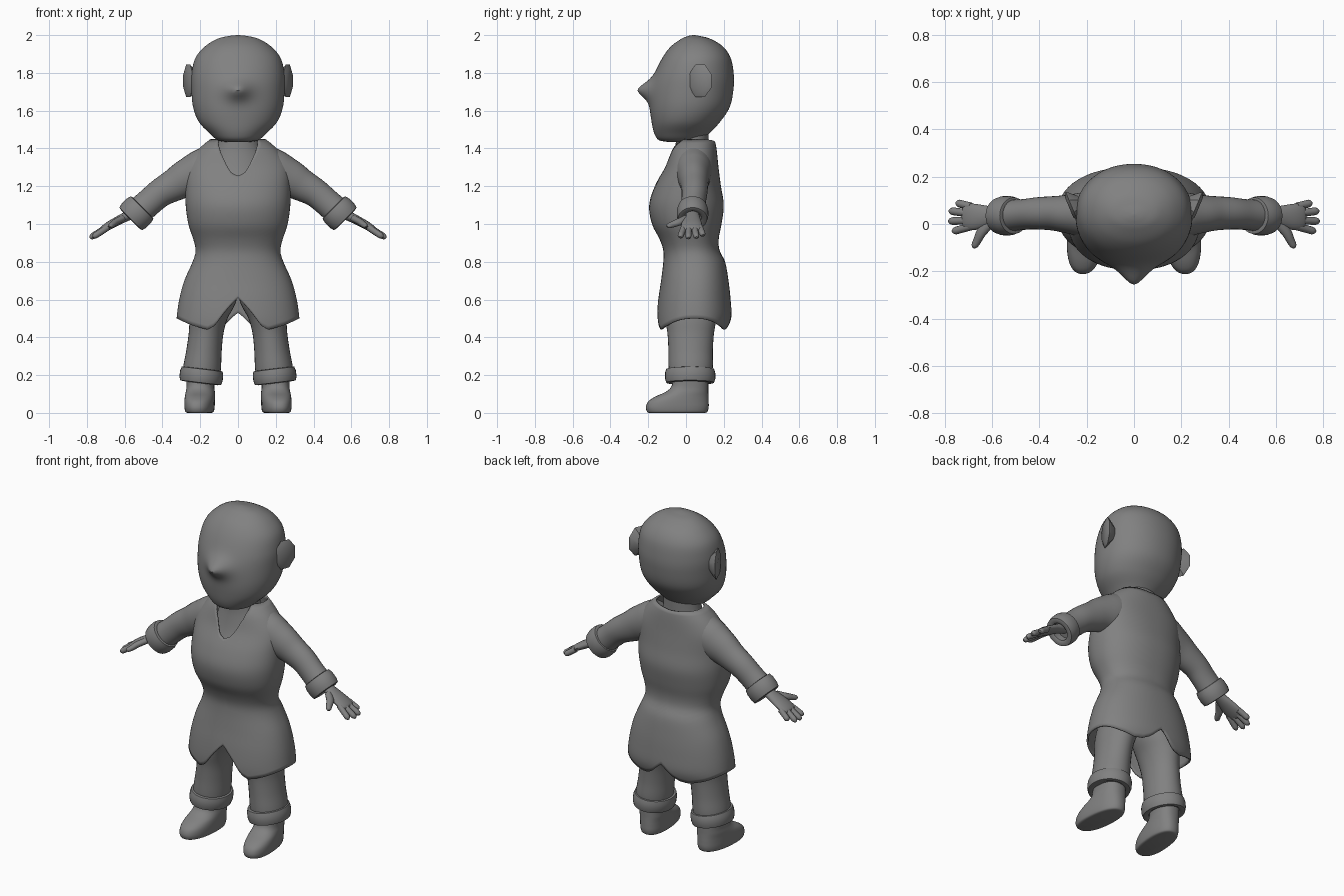
import bpy, bmesh, math
from mathutils import Vector

if "Cube" in bpy.data.objects:
    bpy.data.objects.remove(bpy.data.objects["Cube"])

cloth = bpy.data.materials.new("plain_grey")
cloth.diffuse_color = (0.22, 0.22, 0.22, 1)
cloth.use_nodes = True
cloth.node_tree.nodes["Principled BSDF"].inputs["Base Color"].default_value = cloth.diffuse_color


def smooth(rows, k=5):
    """Catmull-Rom resampling of a list of tuples."""
    out = []
    for i in range(len(rows) - 1):
        p0, p1, p2 = rows[max(i - 1, 0)], rows[i], rows[i + 1]
        p3 = rows[min(i + 2, len(rows) - 1)]
        for j in range(k):
            t = j / k
            out.append(tuple(0.5 * (2 * b + (c - a) * t + (2 * a - 5 * b + 4 * c - d) * t * t
                                    + (3 * b - a - 3 * c + d) * t ** 3)
                             for a, b, c, d in zip(p0, p1, p2, p3)))
    return out + [tuple(rows[-1])]


def lookup(table, v):
    """Linear lookup of the remaining columns by the first, ascending column."""
    if v <= table[0][0]:
        return table[0][1:]
    for a, b in zip(table, table[1:]):
        if v <= b[0]:
            t = (v - a[0]) / (b[0] - a[0])
            return tuple(p + (q - p) * t for p, q in zip(a[1:], b[1:]))
    return table[-1][1:]


def loft(name, rings, caps=True, loop=False, mirror=False, angle=40):
    """Skin a list of point rings."""
    bm = bmesh.new()
    vs = [[bm.verts.new(p) for p in r] for r in rings]
    n = len(vs[0])
    pairs = list(zip(vs, vs[1:])) + ([(vs[-1], vs[0])] if loop else [])
    for a, b in pairs:
        for i in range(n):
            bm.faces.new((a[i], a[(i + 1) % n], b[(i + 1) % n], b[i]))
    if caps and not loop:
        bm.faces.new(vs[0])
        bm.faces.new(vs[-1])
    bmesh.ops.recalc_face_normals(bm, faces=bm.faces)
    me = bpy.data.meshes.new(name)
    bm.to_mesh(me)
    bm.free()
    me.shade_smooth()
    me.set_sharp_from_angle(angle=math.radians(angle))
    me.materials.append(cloth)
    ob = bpy.data.objects.new(name, me)
    bpy.context.collection.objects.link(ob)
    if mirror:
        ob.modifiers.new("mirror", 'MIRROR')
    return ob


def spow(v, e):
    return math.copysign(abs(v) ** e, v)


def level(z, cx, w, yf, yb, n=32, e=1.0):
    """Horizontal oval ring between a front and a back depth."""
    c, r = (yf + yb) / 2, (yb - yf) / 2
    return [Vector((cx + w * spow(math.sin(a), e), c - r * spow(math.cos(a), e), z))
            for a in (2 * math.pi * i / n for i in range(n))]


def oval(c, u, v, a, b, n):
    return [c + u * (a * math.cos(t)) + v * (b * math.sin(t))
            for t in (2 * math.pi * i / n for i in range(n))]


def limb(name, rows, n=20, k=5):
    """Tube through rows of (x, y, z, half width, half thickness)."""
    rows = smooth(rows, k)
    pts = [Vector(r[:3]) for r in rows]
    rings = []
    for i, r in enumerate(rows):
        t = (pts[min(i + 1, len(pts) - 1)] - pts[max(i - 1, 0)]).normalized()
        v = t.cross(Vector((0, 1, 0))).normalized()
        rings.append(oval(pts[i], v.cross(t).normalized(), v, r[3], r[4], n))
    return loft(name, rings, mirror=True)


def cuff(name, c, axis, u, a, b, h):
    """Rolled band: a closed section swept round an oval."""
    c, axis, u = Vector(c), Vector(axis).normalized(), Vector(u)
    v = axis.cross(u).normalized()
    section = [(-.5, -.02), (-.46, -.003), (-.2, .003), (.2, .003), (.46, -.003),
               (.5, -.02), (.4, -.035), (-.4, -.035)]
    loft(name, [oval(c + axis * (t * h), u, v, a + d, b + d, 32) for t, d in section],
         loop=True, mirror=True, angle=50)


# Head with the nose pulled out of the front
head = smooth([(1.435, .07, -.10, .07), (1.445, .11, -.145, .09), (1.48, .15, -.168, .125),
               (1.54, .207, -.182, .18), (1.62, .238, -.19, .232), (1.72, .247, -.183, .252),
               (1.80, .245, -.162, .252), (1.88, .225, -.125, .236), (1.94, .175, -.08, .195),
               (1.98, .11, -.025, .13), (1.995, .05, .01, .075), (2.0, .004, .036, .044)], 7)
rings = [level(z, 0, w, f, b, 96, .95) for z, w, f, b in head]
for p in (p for r in rings for p in r):
    if p.y < 0:
        d = math.hypot(p.x / .065, (p.z - 1.71) / .05)
        p.y -= .073 * math.exp(-d ** 1.7)
loft("head", rings)

# Ears: tilted eight-sided discs
u, v = Vector((.385, .923, 0)), Vector((0, 0, 1))
nrm = Vector((.923, -.385, 0))
loft("ear", [[Vector((.262, .076, 1.758)) + nrm * o
              + u * (.07 * s * math.cos(t)) + v * (.093 * s * math.sin(t))
              for t in (math.pi / 8 + i * math.pi / 4 for i in range(8))]
             for o, s in ((-.04, .45), (-.008, .9), (.002, 1), (.014, .7))],
     mirror=True, angle=30)

# Neck and upper chest showing in the collar
loft("neck", [level(*r) for r in smooth([
    (1.18, 0, .16, -.125, .12), (1.27, 0, .16, -.085, .12), (1.36, 0, .135, -.062, .12),
    (1.42, 0, .115, -.055, .12), (1.5, 0, .11, -.05, .12)])])

# Tunic: open body with a notched hem and a V collar
body = smooth([(.43, .325, -.152, .215), (.5, .325, -.156, .24), (.6, .311, -.147, .236),
               (.7, .284, -.132, .225), (.8, .24, -.12, .207), (.86, .224, -.12, .177),
               (.92, .237, -.14, .173), (1.0, .263, -.18, .188), (1.1, .277, -.195, .2),
               (1.2, .278, -.165, .185), (1.3, .275, -.112, .172), (1.36, .24, -.092, .166),
               (1.41, .195, -.075, .16), (1.45, .145, -.04, .15)], 6)
hem_front = [(0, .61), (.06, .535), (.11, .462), (.15, .44), (.24, .465), (.325, .5)]
hem_back = [(0, .53), (.06, .465), (.1, .445), (.15, .44), (.24, .465), (.325, .5)]
collar = [(0, 1.255), (.025, 1.275), (.045, 1.32), (.06, 1.35), (.1, 1.405), (.15, 1.45)]
N, ROWS = 120, 44
rings = [[] for _ in range(ROWS + 1)]
for i in range(N):
    a = 2 * math.pi * i / N
    s, front = abs(math.sin(a)), math.cos(a) > 0
    lo = lookup(hem_front if front else hem_back, .325 * s)[0]
    hi = lookup(collar, .22 * s)[0] if front else 1.435 + .015 * s
    for j in range(ROWS + 1):
        z = lo + (hi - lo) * j / ROWS
        w, yf, yb = lookup(body, z)
        rings[j].append(Vector((w * spow(math.sin(a), .9),
                                (yf + yb) / 2 - (yb - yf) / 2 * spow(math.cos(a), .9), z)))
tunic = loft("tunic", rings, caps=False, angle=60)
shell = tunic.modifiers.new("thickness", 'SOLIDIFY')
shell.thickness, shell.offset = .01, -1

# Sleeves and rolled sleeve cuffs
limb("sleeve", [(.15, .04, 1.30, .10, .115), (.21, .04, 1.268, .095, .115),
                (.28, .042, 1.238, .082, .1), (.34, .045, 1.205, .073, .086),
                (.41, .045, 1.165, .068, .076), (.47, .04, 1.115, .065, .073),
                (.535, .035, 1.058, .068, .075)], 28)
cuff("sleeve_cuff", (.538, .035, 1.057), (1, 0, -1), (0, 1, 0), .08, .088, .092)

# Hands: wrist and palm, four fingers, thumb
limb("palm", [(.5, .035, 1.08, .036, .032), (.58, .035, 1.045, .036, .026),
              (.63, .032, 1.02, .047, .024), (.68, .03, .993, .056, .022),
              (.715, .03, .972, .052, .017), (.725, .03, .966, .03, .008)])
fingers = [(.69, .074, .982, .752, .09, .94), (.70, .045, .98, .782, .056, .928),
           (.70, .015, .98, .784, .012, .925), (.69, -.01, .983, .768, -.032, .93)]
for i, (x0, y0, z0, x1, y1, z1) in enumerate(fingers):
    a, b = Vector((x0, y0, z0)), Vector((x1, y1, z1))
    limb("finger_%d" % (i + 1), [(*a.lerp(b, t), r, r) for t, r in
                                 ((0, .017), (.5, .0165), (.85, .0155), (1, .006))], 12, 4)
limb("thumb", [(.61, -.0, 1.03, .02, .018), (.645, -.035, 1.012, .022, .018),
               (.663, -.07, .998, .018, .016), (.675, -.092, .99, .014, .013),
               (.68, -.1, .986, .005, .005)], 12, 4)

# Trouser legs and rolled leg cuffs
loft("trouser_leg", [level(*r) for r in smooth([
    (.17, .193, .095, -.085, .13), (.24, .19, .1, -.092, .142), (.33, .18, .094, -.093, .142),
    (.42, .169, .092, -.098, .148), (.5, .155, .1, -.11, .16), (.6, .122, .115, -.11, .16),
    (.75, .1, .1, -.1, .15)])], mirror=True)
cuff("trouser_cuff", (.194, .022, .196), (-.12, 0, 1), (0, 1, 0), .13, .112, .078)

# Shoes: rounded toes turned slightly outward
rings = [level(z, .2, w, f, b, 40, .85) for z, w, f, b in smooth([
    (0, .062, -.195, .1), (.006, .073, -.206, .113), (.03, .078, -.212, .12),
    (.06, .079, -.2, .12), (.085, .078, -.165, .119), (.11, .076, -.11, .118),
    (.135, .073, -.08, .118), (.17, .073, -.07, .118), (.23, .073, -.068, .118)], 4)]
for p in (p for r in rings for p in r):
    p.x -= .08 * p.y
loft("shoe", rings, mirror=True)
